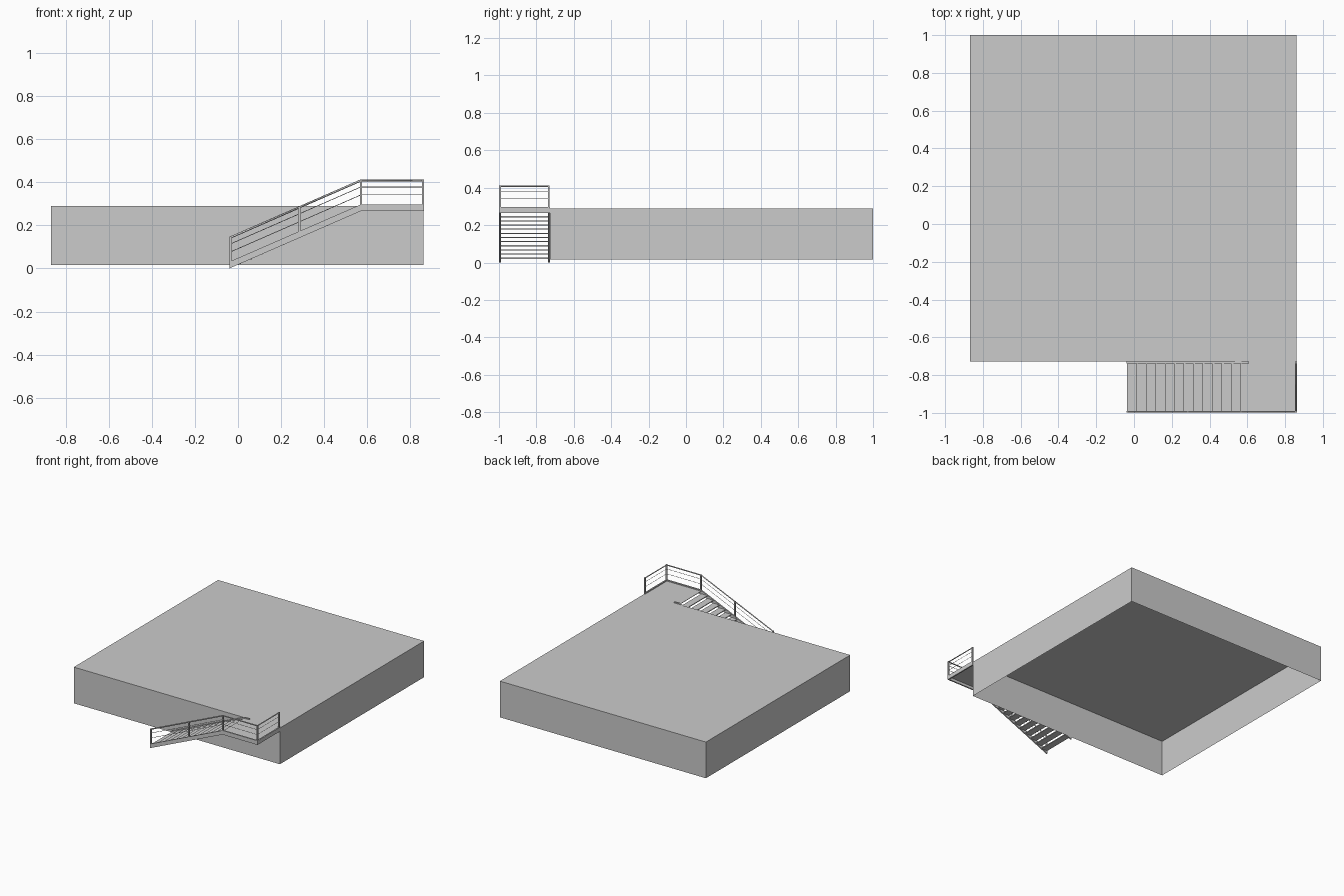
import bpy, bmesh
from mathutils import Vector

if "Cube" in bpy.data.objects:
    bpy.data.objects.remove(bpy.data.objects["Cube"])


def mesh_object(name, bm):
    bmesh.ops.recalc_face_normals(bm, faces=bm.faces)
    me = bpy.data.meshes.new(name)
    bm.to_mesh(me)
    bm.free()
    ob = bpy.data.objects.new(name, me)
    bpy.context.collection.objects.link(ob)
    return ob


def box(name, x0, x1, y0, y1, z0, z1):
    bm = bmesh.new()
    bmesh.ops.create_cube(bm, size=1)
    for v in bm.verts:
        v.co = Vector(((x0, x1)[v.co.x > 0], (y0, y1)[v.co.y > 0], (z0, z1)[v.co.z > 0]))
    return mesh_object(name, bm)


def side_profile(name, pts, y0, y1):
    # extrude an x-z outline along y
    bm = bmesh.new()
    f = bm.faces.new([bm.verts.new((x, y0, z)) for x, z in pts])
    ext = bmesh.ops.extrude_face_region(bm, geom=[f])
    bmesh.ops.translate(bm, vec=(0, y1 - y0, 0),
                        verts=[g for g in ext['geom'] if isinstance(g, bmesh.types.BMVert)])
    return mesh_object(name, bm)


def bar(name, pts, radius):
    # thin bar swept along a path
    cu = bpy.data.curves.new(name, 'CURVE')
    cu.dimensions = '3D'
    cu.bevel_depth = radius
    cu.bevel_resolution = 0
    cu.use_fill_caps = True
    sp = cu.splines.new('POLY')
    sp.points.add(len(pts) - 1)
    for p, co in zip(sp.points, pts):
        p.co = (*co, 1)
    ob = bpy.data.objects.new(name, cu)
    bpy.context.collection.objects.link(ob)


X0, X1, Y0, Y1 = -0.867, 0.86, -0.727, 1.0
ZB, ZT = 0.015, 0.289

# hollow deck block, open underneath
deck = box("deck_block", X0, X1, Y0, Y1, ZB, ZT)
bm = bmesh.new()
bm.from_mesh(deck.data)
bm.faces.ensure_lookup_table()
bottom = [f for f in bm.faces if f.normal.z < -0.5]
bmesh.ops.delete(bm, geom=bottom, context='FACES_ONLY')
bm.to_mesh(deck.data)
bm.free()

# landing sheet, flush with the deck
box("landing", 0.565, X1, -0.995, Y0, ZT - 0.003, ZT)

# stair stringers that carry on as landing frame
def stringer(name, x_end, y0, y1):
    side_profile(name, [(-0.04, 0), (0.57, 0.266), (x_end, 0.266), (x_end, 0.297),
                        (0.57, 0.297), (-0.04, 0.031)], y0, y1)

stringer("outer_stringer", 0.863, -0.999, -0.989)
stringer("inner_stringer", 0.61, -0.738, -0.728)
box("landing_end_frame", 0.853, 0.863, -0.989, Y0, 0.266, 0.297)

# treads
for i in range(12):
    x, z = -0.037 + 0.05 * i, 0.026 + 0.0222 * i
    box(f"tread_{i + 1}", x, x + 0.051, -0.99, -0.737, z - 0.006, z)

# railing posts
YR, XR = -0.994, 0.858
for i, (x, y, z0, z1) in enumerate([(-0.034, YR, 0.02, 0.147), (0.285, YR, 0.17, 0.287),
                                    (0.57, YR, 0.29, 0.41), (XR, YR, 0.29, 0.412),
                                    (XR, -0.734, 0.29, 0.412)]):
    box(f"rail_post_{i + 1}", x - 0.005, x + 0.005, y - 0.005, y + 0.005, z0, z1)

# handrail and two wires follow the stair, then wrap the landing
for name, h, r in (("handrail", 0.408, 0.005), ("upper_wire", 0.378, 0.0016),
                   ("lower_wire", 0.341, 0.0016)):
    bar(name, [(-0.034, YR, h - 0.264), (0.57, YR, h), (XR, YR, h), (XR, -0.734, h)], r)
